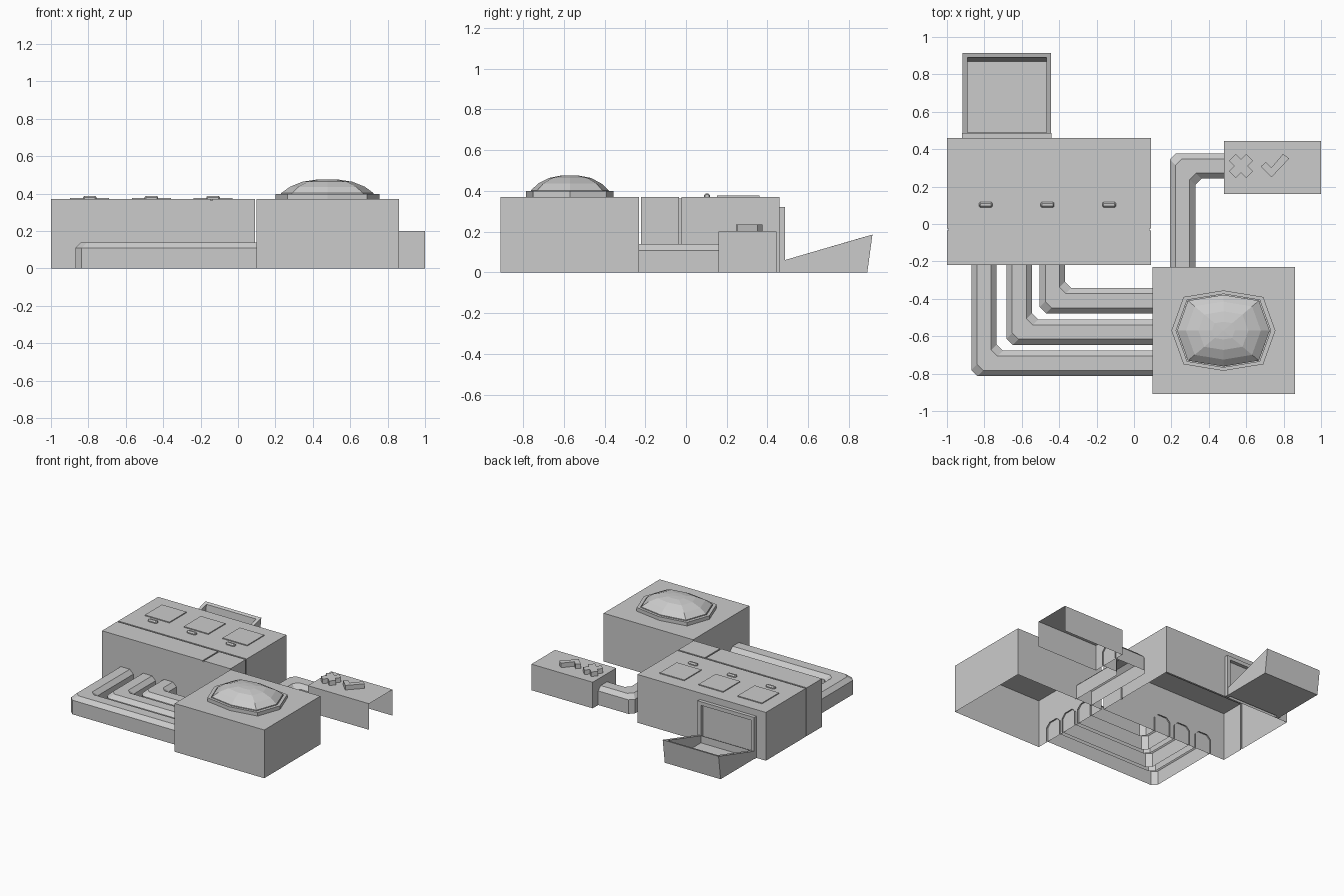
import bpy, bmesh
from math import cos, sin, pi

if "Cube" in bpy.data.objects:
    bpy.data.objects.remove(bpy.data.objects["Cube"])


def loft(name, rings, closed=True, cap_start=False, cap_end=False):
    """Skin a list of equal-length point rings; open rings leave a hollow underside."""
    bm = bmesh.new()
    rows = [[bm.verts.new(p) for p in r] for r in rings]
    n = len(rows[0])
    for a, b in zip(rows, rows[1:]):
        for i in range(n if closed else n - 1):
            j = (i + 1) % n
            bm.faces.new((a[i], a[j], b[j], b[i]))
    if cap_start:
        bm.faces.new(rows[0])
    if cap_end:
        bm.faces.new(rows[-1])
    bmesh.ops.remove_doubles(bm, verts=bm.verts, dist=1e-5)
    bmesh.ops.recalc_face_normals(bm, faces=bm.faces)
    me = bpy.data.meshes.new(name)
    bm.to_mesh(me)
    bm.free()
    ob = bpy.data.objects.new(name, me)
    bpy.context.collection.objects.link(ob)
    return ob


def rect(x0, x1, y0, y1, z):
    return [(x0, y0, z), (x1, y0, z), (x1, y1, z), (x0, y1, z)]


def cover(name, x0, x1, y0, y1, z0, z1):
    """Box with an open bottom."""
    return loft(name, [rect(x0, x1, y0, y1, z0), rect(x0, x1, y0, y1, z1)], cap_end=True)


def plate(name, pts, z0, z1):
    """Flat outline raised upwards."""
    return loft(name, [[(x, y, z) for x, y in pts] for z in (z0, z1)], cap_end=True)


# Main housing: hollow, with a seam groove round it and a short one at the front
def section(y, inset, dip):
    l, r, t = -1 + inset, 0.09 - inset, 0.37 - inset
    return [(l, y, 0), (l, y, t), (-0.146, y, t), (-0.146, y, t - dip),
            (-0.136, y, t - dip), (-0.136, y, t), (r, y, t), (r, y, 0)]


loft("main_housing", [section(*s) for s in (
    (-0.22, 0, 0.008), (-0.035, 0, 0.008), (-0.035, 0.008, 0),
    (-0.023, 0.008, 0), (-0.023, 0, 0), (0.46, 0, 0))],
    closed=False, cap_start=True, cap_end=True)

# Three top panels, each with a small lying button
for i, x in enumerate((-0.793, -0.463, -0.133)):
    cover(f"top_panel_{i}", x - 0.104, x + 0.104, 0.153, 0.36, 0.365, 0.377)
    rings = []
    for dx, r in ((-0.036, 0.010), (-0.029, 0.016), (0.029, 0.016), (0.036, 0.010)):
        rings.append([(x + dx, 0.103 + r * cos(a * pi / 4 + pi / 8),
                       0.372 + r * sin(a * pi / 4 + pi / 8)) for a in range(8)])
    loft(f"button_{i}", rings, cap_start=True, cap_end=True)

# Doorway frame on the back
door = [(-0.92, 0), (-0.92, 0.32), (-0.44, 0.32), (-0.44, 0),
        (-0.468, 0), (-0.468, 0.292), (-0.892, 0.292), (-0.892, 0)]
loft("door_frame", [[(x, y, z) for x, z in door] for y in (0.46, 0.487)],
     cap_start=True, cap_end=True)


# Sloping output tray
def tray_ring(inset, y0, z0, y1, z1):
    l, r = -0.917 + inset, -0.443 - inset
    return [(l, y0, z0), (r, y0, z0), (r, y1, z1), (l, y1, z1)]


loft("output_tray", [tray_ring(0, 0.485, 0, 0.89, 0),
                     tray_ring(0, 0.485, 0.06, 0.915, 0.185),
                     tray_ring(0.026, 0.489, 0.061, 0.89, 0.178),
                     tray_ring(0.026, 0.489, 0.006, 0.868, 0.006)],
     cap_start=True, cap_end=True)

# Second housing with a stretched eight-sided rim and dome
cover("dome_housing", 0.10, 0.86, -0.91, -0.23, 0, 0.37)
octagon = [(0.278, 0), (0.213, 0.18), (0, 0.215), (-0.187, 0.18),
           (-0.278, 0), (-0.213, -0.18), (0, -0.215), (0.213, -0.18)]
octagon[3] = (-0.213, 0.18)


def dome_ring(s, z):
    return [(0.478 + x * s, -0.57 + y * s, z) for x, y in octagon]


loft("dome_rim", [dome_ring(s, z) for s, z in
                  ((1, 0.37), (1, 0.398), (0.91, 0.398), (0.91, 0.37))])
loft("dome", [dome_ring(s, z) for s, z in
              ((0.89, 0.38), (0.89, 0.402), (0.72, 0.436), (0.48, 0.463),
               (0.22, 0.474), (0, 0.476))])


# Bent ducts: chamfered section, open underneath, clipped corner
def duct(name, cx, cy, y_end, x_end, h=0.068, c=0.033):
    s = 1 if y_end > cy else -1
    rows = [[], [], [], []]
    for d, z in ((-h, 0), (-h, 0.108), (-h + 0.03, 0.138),
                 (h - 0.03, 0.138), (h, 0.108), (h, 0)):
        x, y = cx + d, cy + s * d
        for row, p in zip(rows, ((x, y_end, z), (x, y + s * c, z),
                                 (x + c, y, z), (x_end, y, z))):
            row.append(p)
    return loft(name, rows, closed=False)


for i, (x, y) in enumerate(((-0.802, -0.745), (-0.613, -0.578), (-0.436, -0.41))):
    duct(f"front_duct_{i}", x, y, -0.21, 0.11)
duct("rear_duct", 0.26, 0.31, -0.24, 0.49)

# Control box: open below and at the right end
profile = [(0.16, 0), (0.16, 0.2), (0.445, 0.2), (0.445, 0)]
loft("control_box", [[(x, y, z) for y, z in profile] for x in (0.48, 1.0)],
     closed=False, cap_start=True)

# Raised cross and tick
a, w = 0.046, 0.018
cross = []
for k in range(4):
    q = k * pi / 2
    for u, v in ((2 * w, 0), (0.064, 0.064 - 2 * w), (0.064 - 2 * w, 0.064)):
        cross.append((0.572 + u * cos(q) - v * sin(q), 0.31 + u * sin(q) + v * cos(q)))
plate("cross_mark", cross, 0.2, 0.235)
plate("tick_mark", [(0.678, 0.307), (0.705, 0.332), (0.735, 0.302),
                    (0.797, 0.375), (0.83, 0.35), (0.735, 0.25)], 0.2, 0.235)
